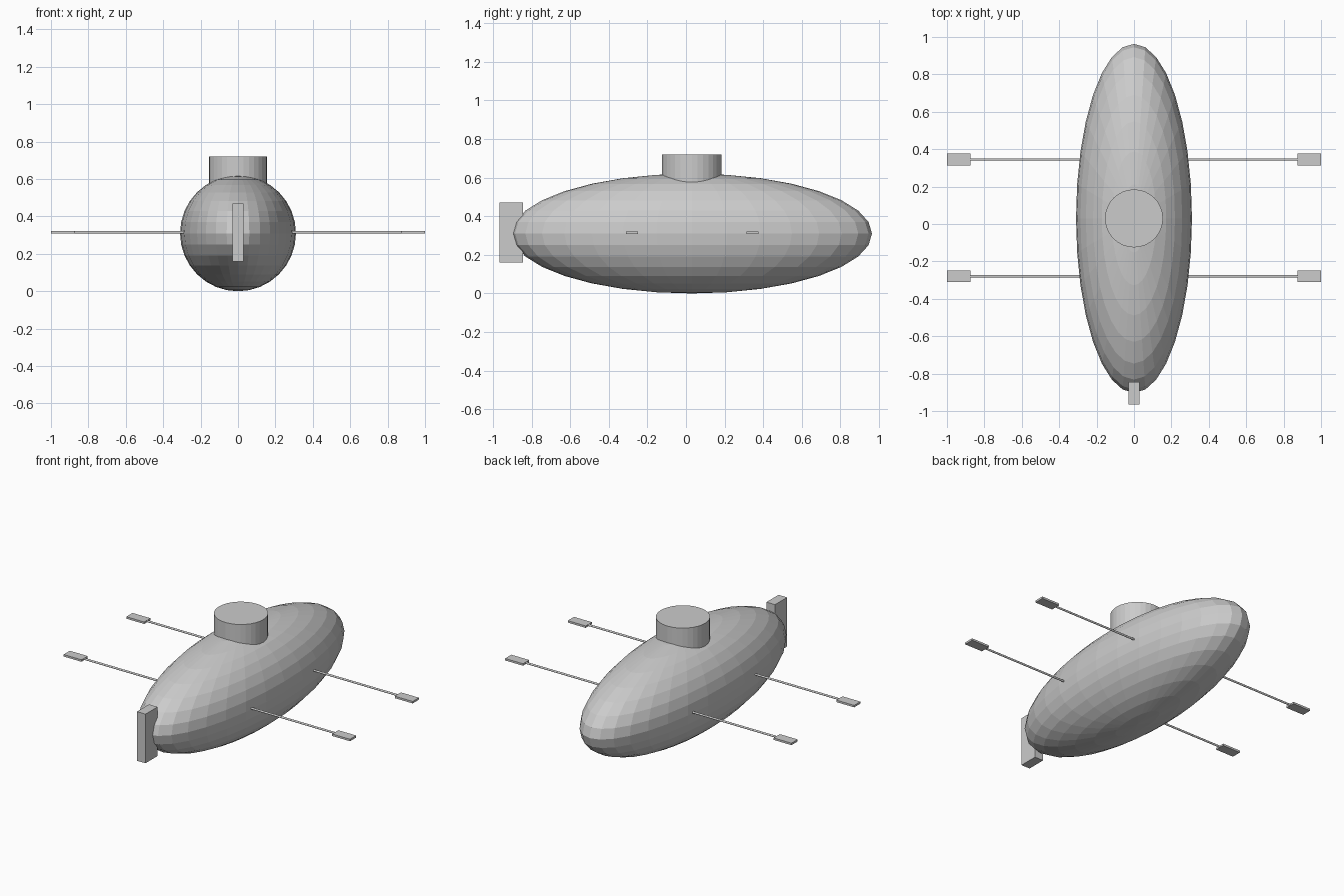
import bpy
from math import pi

cube = bpy.data.objects.get("Cube")
if cube:
    bpy.data.objects.remove(cube, do_unlink=True)

# One plain grey for the whole craft
grey = bpy.data.materials.new("plain grey")
grey.use_nodes = True
colour = (0.6, 0.6, 0.6, 1.0)
grey.diffuse_color = colour
for node in grey.node_tree.nodes:
    if node.type == "BSDF_PRINCIPLED":
        node.inputs["Base Color"].default_value = colour

MID_Z = 0.31
HULL_Y = 0.03


def finish(name, scale=(1, 1, 1)):
    obj = bpy.context.object
    obj.name = name
    obj.scale = scale
    obj.data.materials.append(grey)
    return obj


def box(name, centre, size):
    bpy.ops.mesh.primitive_cube_add(size=1, location=centre)
    return finish(name, size)


def tube(name, centre, radius, depth, sides, rotation=(0, 0, 0)):
    bpy.ops.mesh.primitive_cylinder_add(vertices=sides, radius=radius, depth=depth,
                                        location=centre, rotation=rotation)
    return finish(name)


# Faceted ellipsoid hull
bpy.ops.mesh.primitive_uv_sphere_add(segments=32, ring_count=16, radius=1,
                                     location=(0, HULL_Y, MID_Z))
finish("hull", (0.31, 0.933, 0.31))

# Round tower on top
tube("tower", (0, HULL_Y, 0.565), 0.155, 0.31, 32)

# Upright rudder at the tip
box("rudder", (0, -0.905, MID_Z + 0.005), (0.06, 0.12, 0.31))

# Two pairs of oars, each a thin shaft with a flat blade
for place, y in (("front", -0.28), ("rear", 0.345)):
    for side, sign in (("left", 1), ("right", -1)):
        tube(f"{place}_{side}_oar_shaft", (sign * 0.58, y, MID_Z + 0.005),
             0.006, 0.62, 12, (0, pi / 2, 0))
        box(f"{place}_{side}_oar_blade", (sign * 0.9375, y, MID_Z + 0.005),
            (0.125, 0.062, 0.0125))
